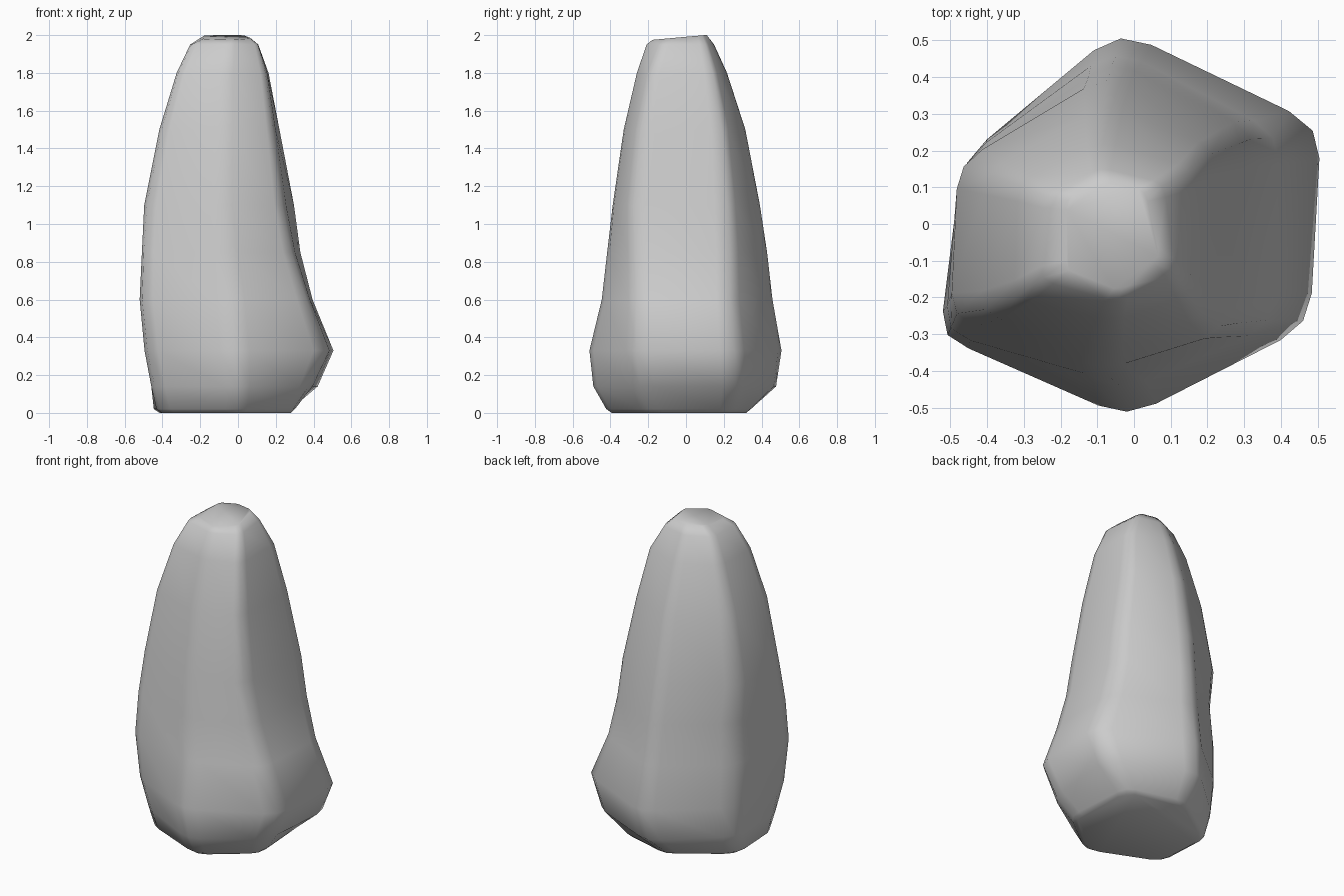
import bpy, bmesh
from mathutils import Vector

if "Cube" in bpy.data.objects:
    bpy.data.objects.remove(bpy.data.objects["Cube"])

# Cross-sections: height, then six corners (back, back right, front right, front, front left, back left)
SECTIONS = [
    (0.02, (-.09, .35), (.27, .25), (.30, -.20), (.00, -.43), (-.42, -.25), (-.44, .11)),
    (0.14, (-.07, .49), (.42, .27), (.38, -.25), (.00, -.50), (-.45, -.27), (-.45, .15)),
    (0.33, (-.04, .52), (.50, .26), (.47, -.27), (-.02, -.52), (-.49, -.30), (-.46, .17)),
    (0.60, (-.05, .47), (.39, .24), (.37, -.27), (-.03, -.45), (-.52, -.31), (-.46, .17)),
    (0.85, (-.06, .44), (.33, .24), (.29, -.28), (-.06, -.42), (-.51, -.29), (-.44, .16)),
    (1.10, (-.07, .40), (.30, .23), (.24, -.29), (-.08, -.39), (-.49, -.25), (-.47, .16)),
    (1.50, (-.08, .32), (.22, .20), (.19, -.25), (-.07, -.33), (-.41, -.24), (-.40, .14)),
    (1.80, (-.09, .22), (.16, .15), (.15, -.19), (-.06, -.26), (-.32, -.20), (-.31, .11)),
    (1.95, (-.09, .15), (.08, .11), (.11, -.13), (-.04, -.21), (-.25, -.15), (-.24, .08)),
    (2.00, (-.08, .11), (.03, .09), (.07, -.09), (-.03, -.18), (-.18, -.13), (-.18, .07)),
]


def rounded_ring(z, corners, cut=0.16, grow=1.02):
    """Round each corner of a section with a short three-point curve."""
    pts = [Vector((x * grow, y * grow, z)) for x, y in corners]
    ring = []
    for i, c in enumerate(pts):
        a = c.lerp(pts[i - 1], cut)
        b = c.lerp(pts[(i + 1) % len(pts)], cut)
        ring += [a, a * 0.25 + c * 0.5 + b * 0.25, b]
    return ring


# Rock body: skin the sections, with a slightly smaller foot under the first one
rings = [rounded_ring(s[0], s[1:]) for s in SECTIONS]
rings.insert(0, [Vector((p.x * 0.93, p.y * 0.93, 0)) for p in rings[0]])

# Tip slopes down a little towards the front
for p in rings[-1]:
    p.z += 0.09 * (p.y - 0.1)

bm = bmesh.new()
loops = [[bm.verts.new(p) for p in ring] for ring in rings]
n = len(loops[0])
for low, high in zip(loops, loops[1:]):
    for i in range(n):
        j = (i + 1) % n
        bm.faces.new((low[i], low[j], high[j], high[i]))
bm.faces.new(loops[0])
bm.faces.new(loops[-1])
bmesh.ops.recalc_face_normals(bm, faces=bm.faces[:])

mesh = bpy.data.meshes.new("standing_rock")
bm.to_mesh(mesh)
bm.free()
rock = bpy.data.objects.new("standing_rock", mesh)
bpy.context.collection.objects.link(rock)

# Smooth shading over the whole worn surface
bpy.context.view_layer.objects.active = rock
rock.select_set(True)
bpy.ops.object.shade_smooth_by_angle(angle=1.3)
